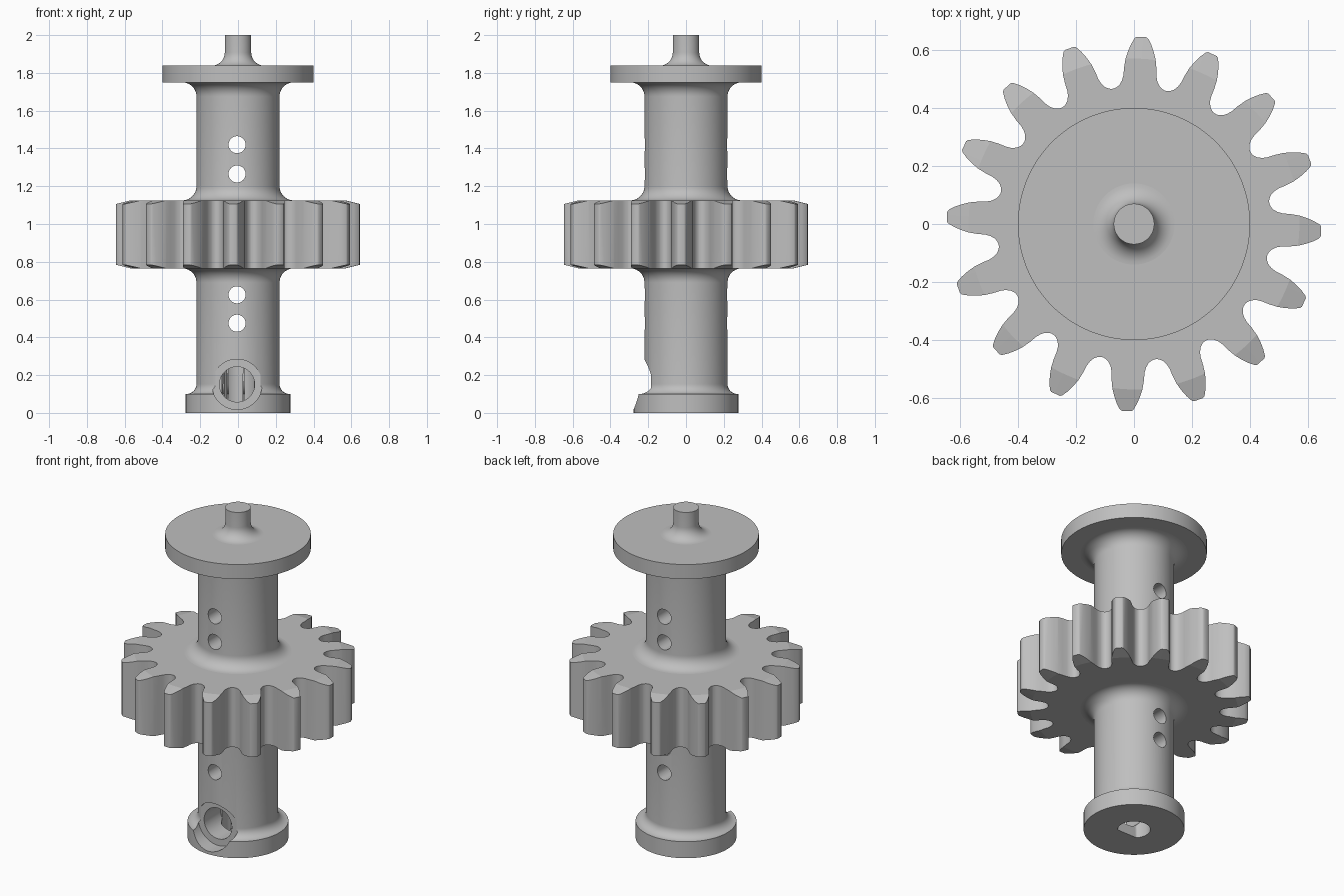
import bpy, bmesh, math
from mathutils import Matrix

cube = bpy.data.objects.get("Cube")
if cube:
    bpy.data.objects.remove(cube, do_unlink=True)

SEGMENTS = 128
TEETH = 16

steel = bpy.data.materials.new("plain grey steel")
steel.use_nodes = True
GREY = (0.52, 0.52, 0.52, 1)
steel.diffuse_color = GREY
steel.node_tree.nodes["Principled BSDF"].inputs["Base Color"].default_value = GREY


def make_object(name, bm):
    bmesh.ops.recalc_face_normals(bm, faces=bm.faces)
    mesh = bpy.data.meshes.new(name)
    bm.to_mesh(mesh)
    bm.free()
    mesh.materials.append(steel)
    obj = bpy.data.objects.new(name, mesh)
    bpy.context.collection.objects.link(obj)
    return obj


def lathe(name, profile):
    """Revolve (radius, height) points around the vertical axis."""
    bm = bmesh.new()
    verts = [bm.verts.new((r, 0, z)) for r, z in profile]
    edges = [bm.edges.new(pair) for pair in zip(verts, verts[1:])]
    bmesh.ops.spin(bm, geom=verts + edges, cent=(0, 0, 0), axis=(0, 0, 1),
                   angle=math.tau, steps=SEGMENTS, use_duplicate=False)
    bmesh.ops.remove_doubles(bm, verts=bm.verts, dist=1e-5)
    return make_object(name, bm)


def fillet(radius, z, size, side, outward, steps=10):
    """Concave arc joining a wall of given radius to a flat face at height z.
    side: +1 when the wall is above the face; outward: run towards the face."""
    points = []
    for i in range(steps + 1):
        a = math.pi / 2 * i / steps
        points.append((radius + size * (1 - math.cos(a)),
                       z + side * size * (1 - math.sin(a))))
    return points if outward else points[::-1]


def cylinder(name, radius, start, end, x=0, z=0, along_y=True):
    """Cutter cylinder from start to end along y or z."""
    bm = bmesh.new()
    bmesh.ops.create_cone(bm, cap_ends=True, segments=64, radius1=radius,
                          radius2=radius, depth=end - start)
    middle = (start + end) / 2
    if along_y:
        turn = Matrix.Rotation(math.pi / 2, 4, 'X')
        bm.transform(Matrix.Translation((x, middle, z)) @ turn)
    else:
        bm.transform(Matrix.Translation((x, 0, middle)))
    return make_object(name, bm)


def combine(obj, tool, operation):
    mod = obj.modifiers.new("cut", 'BOOLEAN')
    mod.operation = operation
    mod.solver = 'EXACT'
    mod.object = tool
    bpy.context.view_layer.objects.active = obj
    bpy.ops.object.modifier_apply(modifier=mod.name)
    bpy.data.objects.remove(tool, do_unlink=True)


def shade(obj, flat_limit):
    """Smooth shading, with level faces kept flat."""
    bpy.ops.object.select_all(action='DESELECT')
    obj.select_set(True)
    bpy.context.view_layer.objects.active = obj
    bpy.ops.object.shade_smooth_by_angle(angle=math.radians(32))
    for face in obj.data.polygons:
        if abs(face.normal.z) > flat_limit:
            face.use_smooth = False


# Shaft: collar, lower barrel, upper barrel, flange and end pin
GEAR_LOW, GEAR_HIGH, BARREL = 0.765, 1.125, 0.22
profile = [(0, 0), (0.277, 0), (0.277, 0.1)]
profile += fillet(BARREL, 0.1, 0.053, 1, False)
profile += fillet(BARREL, GEAR_LOW, 0.075, -1, True)
profile += fillet(BARREL, GEAR_HIGH, 0.075, 1, False)
profile += fillet(BARREL, 1.75, 0.075, -1, True)
profile += [(0.4, 1.75), (0.4, 1.838)]
profile += fillet(0.07, 1.838, 0.07, 1, False)
profile += [(0.07, 2), (0, 2)]
shaft = lathe("shaft", profile)

# Cross holes through both barrels
for height in (0.475, 0.625, 1.265, 1.42):
    combine(shaft, cylinder("hole_cutter", 0.045, -0.5, 0.5, -0.005, height), 'DIFFERENCE')

# D-shaped bore in the underside
bore = cylinder("bore_cutter", 0.09, -0.1, 0.35, along_y=False)
for v in bore.data.vertices:
    v.co.y = max(v.co.y, -0.06)
combine(shaft, bore, 'DIFFERENCE')

# Counterbored screw hole in the collar
combine(shaft, cylinder("recess_cutter", 0.133, -0.5, -0.185, -0.005, 0.151), 'DIFFERENCE')
combine(shaft, cylinder("screw_cutter", 0.093, -0.5, -0.03, -0.005, 0.151), 'DIFFERENCE')
shade(shaft, 0.999)

# Gear: half-tooth outline as (radius, half width), mirrored and repeated
flank = [(0.472, 0.087), (0.475, 0.079), (0.483, 0.069), (0.497, 0.061),
         (0.515, 0.057), (0.54, 0.056), (0.57, 0.052), (0.595, 0.045),
         (0.62, 0.035), (0.641, 0.023), (0.645, 0.016)]
tooth = [(r, -w / r) for r, w in flank] + [(r, w / r) for r, w in reversed(flank)]
bm = bmesh.new()
outline = []
for i in range(TEETH):
    centre = math.radians(-2.3) + math.tau * i / TEETH
    for r, a in tooth:
        outline.append(bm.verts.new((r * math.cos(centre + a), r * math.sin(centre + a), 0.7)))
base = bm.faces.new(outline)
top = bmesh.ops.extrude_face_region(bm, geom=[base])
bmesh.ops.translate(bm, vec=(0, 0, 0.5),
                    verts=[g for g in top["geom"] if isinstance(g, bmesh.types.BMVert)])
gear = make_object("gear", bm)

# Bevelled tooth ends from a turned blank
blank = lathe("gear_blank", [(0, GEAR_LOW), (0.57, GEAR_LOW), (0.67, GEAR_LOW + 0.025),
                             (0.67, GEAR_HIGH - 0.025), (0.57, GEAR_HIGH), (0, GEAR_HIGH)])
combine(gear, blank, 'INTERSECT')
shade(gear, 0.9)
